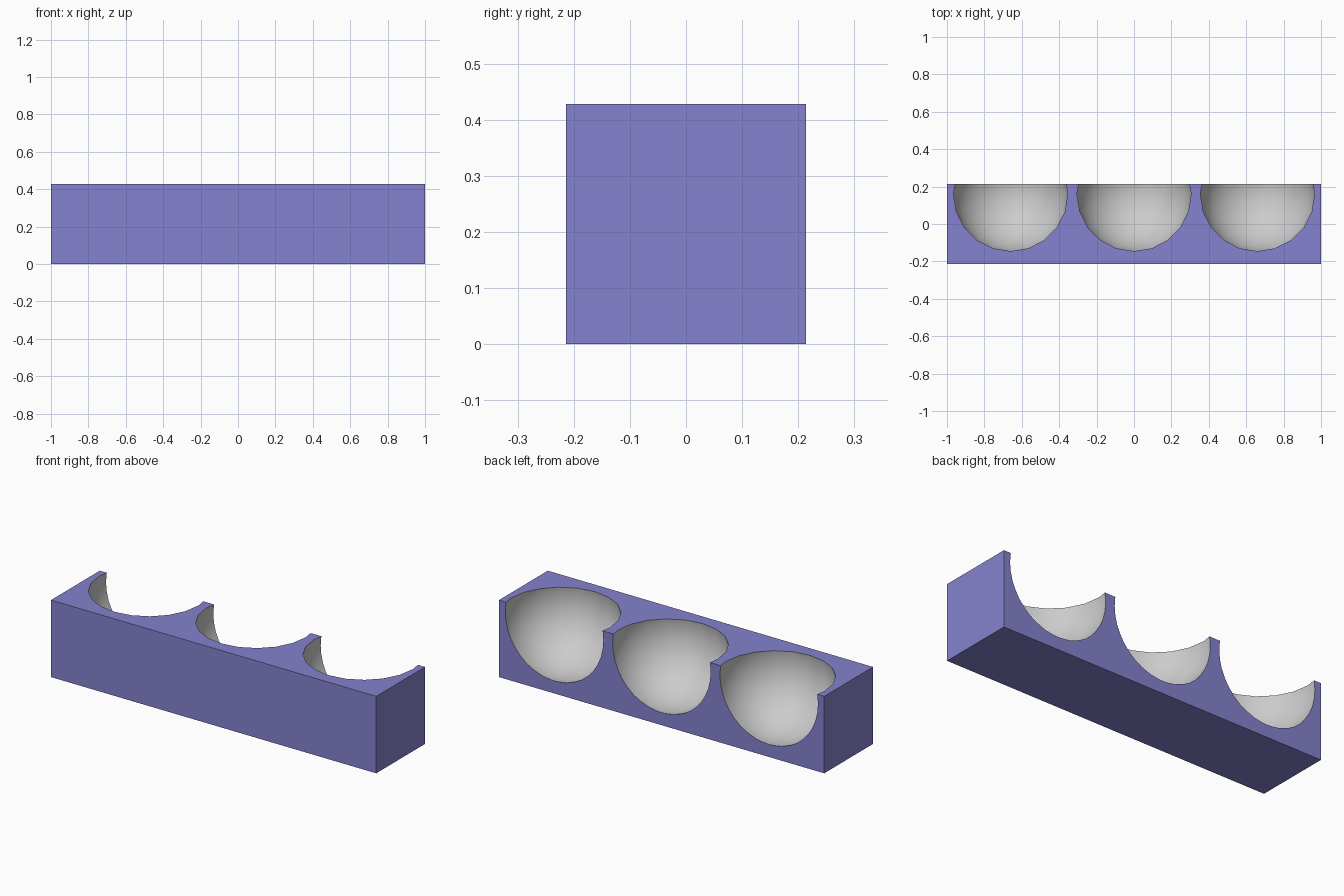
import bpy, math

if "Cube" in bpy.data.objects:
    bpy.data.objects.remove(bpy.data.objects["Cube"])

def material(name, color):
    m = bpy.data.materials.new(name)
    m.diffuse_color = color
    m.use_nodes = True
    m.node_tree.nodes["Principled BSDF"].inputs["Base Color"].default_value = m.diffuse_color
    return m

purple = material("purple", (0.235, 0.225, 0.62, 1))
grey = material("grey", (0.6, 0.6, 0.6, 1))

# Solid block
W, H = 2.0, 0.428
bpy.ops.mesh.primitive_cube_add(size=1, location=(0, 0, H / 2))
block = bpy.context.object
block.name = "tray_block"
block.scale = (W, H, H)
bpy.ops.object.transform_apply(location=True, scale=True)
block.data.materials.append(purple)
block.data.materials.append(grey)

# Three round pockets scooped from the top back edge
for i in (-1, 0, 1):
    bpy.ops.mesh.primitive_uv_sphere_add(segments=20, ring_count=20, radius=0.31,
                                         location=(i * 0.66, 0.16, 0.375))
    cutter = bpy.context.object
    cutter.name = f"pocket_cutter_{i + 2}"
    cutter.data.materials.append(purple)
    cutter.data.materials.append(grey)
    for p in cutter.data.polygons:
        p.material_index = 1
        p.use_smooth = True
    cutter.hide_render = True
    cutter.hide_set(True)
    mod = block.modifiers.new(f"pocket_{i + 2}", 'BOOLEAN')
    mod.operation = 'DIFFERENCE'
    mod.solver = 'EXACT'
    mod.object = cutter

# Apply cuts, keep rims sharp
bpy.ops.object.select_all(action='DESELECT')
block.select_set(True)
bpy.context.view_layer.objects.active = block
for mod in list(block.modifiers):
    bpy.ops.object.modifier_apply(modifier=mod.name)
bpy.ops.object.shade_smooth_by_angle(angle=math.radians(30))
for o in list(bpy.data.objects):
    if o.name.startswith("pocket_cutter"):
        bpy.data.objects.remove(o)
